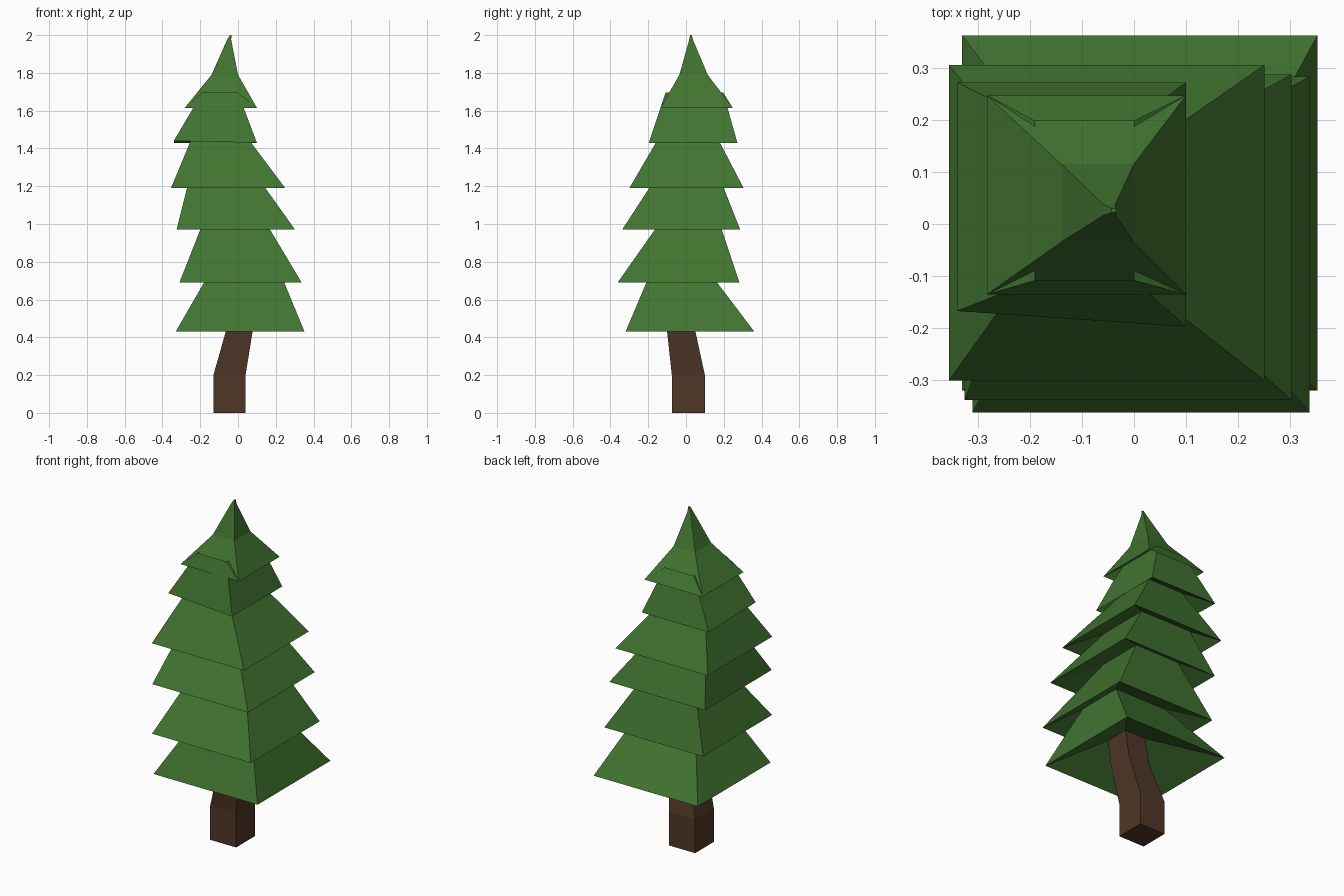
import bpy, bmesh

if "Cube" in bpy.data.objects:
    bpy.data.objects.remove(bpy.data.objects["Cube"])


def material(name, rgb):
    m = bpy.data.materials.new(name)
    m.diffuse_color = (*rgb, 1)
    m.use_nodes = True
    m.node_tree.nodes["Principled BSDF"].inputs["Base Color"].default_value = m.diffuse_color
    return m


def corners(rect, z):
    x0, x1, y0, y1 = rect
    return [(x0, y0, z), (x1, y0, z), (x1, y1, z), (x0, y1, z)]


def loft(name, rings, mat, cap_bottom):
    """Skin a stack of four-cornered rings into one flat-shaded mesh."""
    bm = bmesh.new()
    loops = [[bm.verts.new(p) for p in ring] for ring in rings]
    for a, b in zip(loops, loops[1:]):
        for i in range(4):
            j = (i + 1) % 4
            bm.faces.new((a[i], a[j], b[j], b[i]))
    bm.faces.new(loops[-1])
    if cap_bottom:
        bm.faces.new(loops[0][::-1])
    me = bpy.data.meshes.new(name)
    bm.to_mesh(me)
    bm.free()
    me.materials.append(mat)
    ob = bpy.data.objects.new(name, me)
    bpy.context.collection.objects.link(ob)
    return ob


bark = material("bark", (0.08, 0.038, 0.02))
needles = material("needles", (0.053, 0.175, 0.03))

# Trunk: straight foot, then a lean, ending inside the lowest tier
trunk_top = (-0.045, 0.09, -0.11, 0.035)
loft("trunk", [
    corners((-0.13, 0.04, -0.075, 0.10), 0),
    corners((-0.13, 0.04, -0.075, 0.10), 0.20),
    corners((-0.065, 0.077, -0.10, 0.05), 0.43),
    corners(trunk_top, 0.60),
], bark, True)

# Foliage tiers: (skirt height, skirt rect, rect at the next skirt's height)
tiers = [
    (0.43, (-0.33, 0.352, -0.32, 0.362), (-0.18, 0.245, -0.21, 0.165)),
    (0.69, (-0.31, 0.337, -0.362, 0.283), (-0.20, 0.17, -0.165, 0.19)),
    (0.97, (-0.325, 0.302, -0.338, 0.287), (-0.27, 0.145, -0.195, 0.20)),
    (1.19, (-0.355, 0.25, -0.30, 0.305), (-0.255, 0.07, -0.16, 0.18)),
    (1.43, (-0.34, 0.10, -0.197, 0.272), (-0.235, 0.03, -0.135, 0.22)),
]
tip_z = 1.615
heights = [t[0] for t in tiers] + [tip_z]
tuck = 0.08  # how far each tier rises inside the one above

rings = [corners(trunk_top, 0.59)]
for (z, skirt, upper), nz in zip(tiers, heights[1:]):
    f = 1 + tuck / (nz - z)
    top = [a + (b - a) * f for a, b in zip(skirt, upper)]
    rings += [corners(skirt, z), corners(top, nz + tuck)]

# The fifth skirt is slightly skewed at its front left corner
x, y, z = rings[9][0]
rings[9][0] = (x, y + 0.03, z + 0.01)

# Crown: skirt, shoulder and a small bent tip
rings += [
    corners((-0.282, 0.10, -0.135, 0.247), tip_z),
    corners((-0.14, 0.0, -0.035, 0.115), 1.79),
    corners((-0.058, -0.036, 0.017, 0.037), 1.975),
    corners((-0.043, -0.035, 0.022, 0.030), 2.0),
]
loft("foliage", rings, needles, False)
